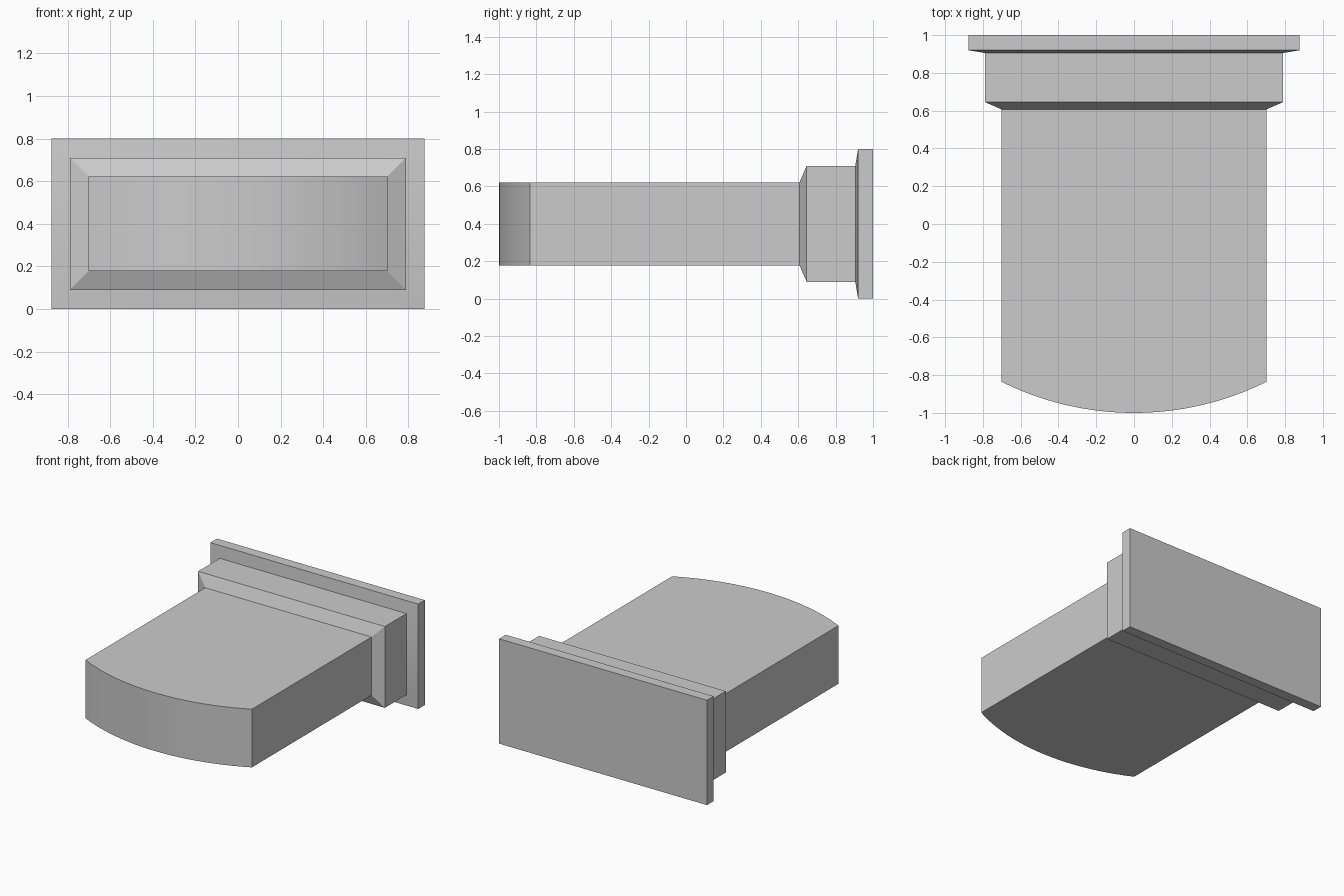
import bpy, bmesh, math

if "Cube" in bpy.data.objects:
    bpy.data.objects.remove(bpy.data.objects["Cube"])

bm = bmesh.new()
MID_Z = 0.4


def rect_ring(y, hx, hz):
    return [bm.verts.new((sx * hx, y, MID_Z + sz * hz))
            for sx, sz in ((-1, -1), (1, -1), (1, 1), (-1, 1))]


# Back flange and stepped collar: (y, half width, half height)
sections = [(1.0, 0.877, 0.4), (0.92, 0.877, 0.4), (0.905, 0.788, 0.31),
            (0.645, 0.788, 0.31), (0.607, 0.702, 0.222)]
rings = [rect_ring(*s) for s in sections]
bm.faces.new(rings[0])
for a, b in zip(rings, rings[1:]):
    for i in range(4):
        j = (i + 1) % 4
        bm.faces.new((a[i], a[j], b[j], b[i]))

# Tongue with a bowed front end
HALF, HEIGHT, SAG, SEGS = 0.702, 0.222, 0.165, 32
radius = (HALF ** 2 + SAG ** 2) / (2 * SAG)
sweep = math.asin(HALF / radius)


def arc_row(z):
    row = []
    for i in range(SEGS + 1):
        t = -sweep + 2 * sweep * i / SEGS
        row.append(bm.verts.new((radius * math.sin(t), -1 + radius - radius * math.cos(t), z)))
    return row


low, high = arc_row(MID_Z - HEIGHT), arc_row(MID_Z + HEIGHT)
bl, br, tr, tl = rings[-1]
for i in range(SEGS):
    bm.faces.new((low[i], low[i + 1], high[i + 1], high[i]))
bm.faces.new([tl] + high + [tr])
bm.faces.new([bl] + low + [br])
bm.faces.new((bl, low[0], high[0], tl))
bm.faces.new((br, low[-1], high[-1], tr))
bmesh.ops.recalc_face_normals(bm, faces=bm.faces[:])

mesh = bpy.data.meshes.new("flanged_tongue")
bm.to_mesh(mesh)
bm.free()
obj = bpy.data.objects.new("flanged_tongue", mesh)
bpy.context.collection.objects.link(obj)

# Smooth the bowed end, keep the other edges crisp
bpy.context.view_layer.objects.active = obj
obj.select_set(True)
bpy.ops.object.shade_smooth_by_angle(angle=math.radians(30))
